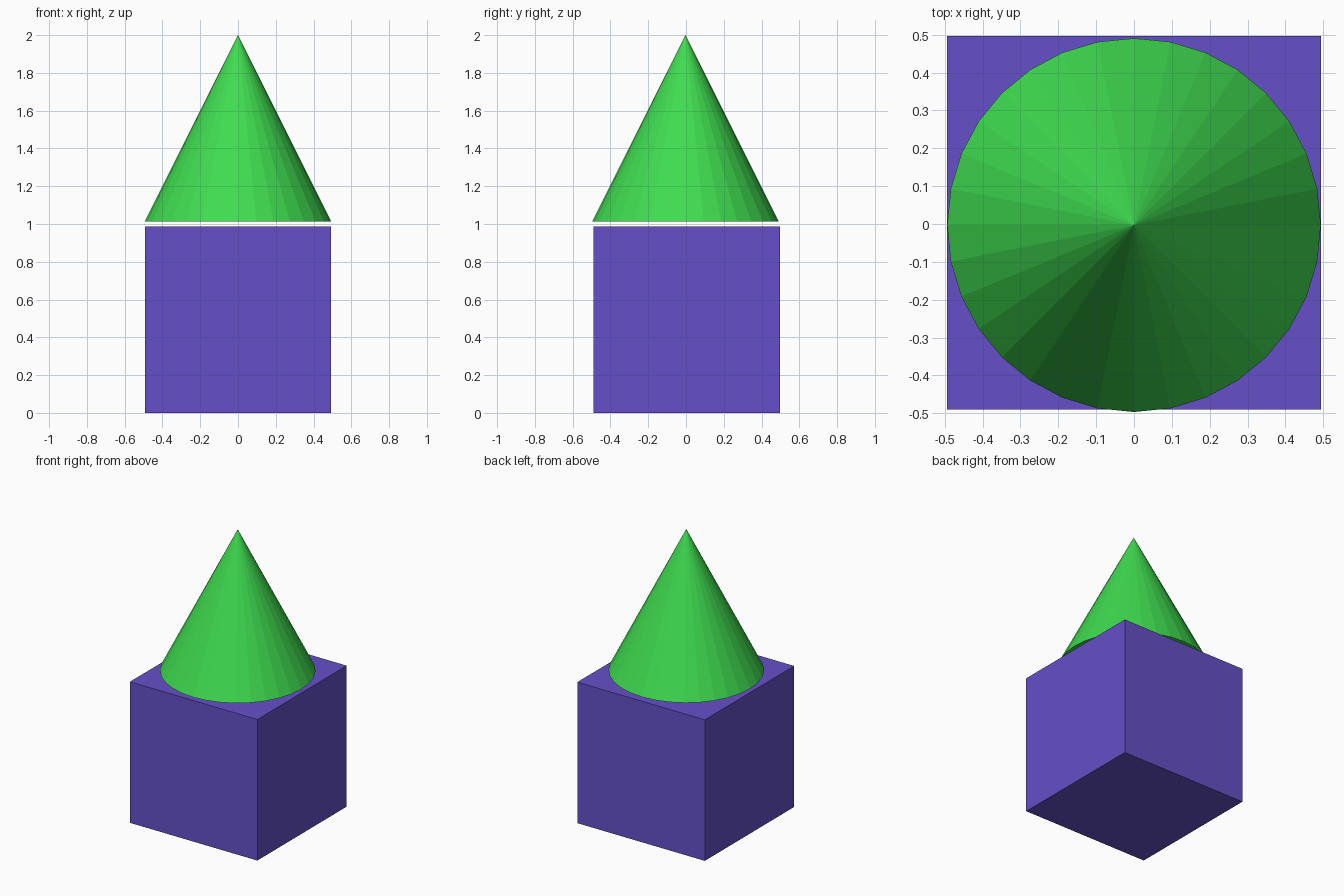
import bpy

if "Cube" in bpy.data.objects:
    bpy.data.objects.remove(bpy.data.objects["Cube"])

SIZE = 0.987    # edge of the block, also diameter and height of the cone
SHIFT = 0.003   # slight front/back misalignment between the two parts


def paint(obj, name, rgb):
    mat = bpy.data.materials.new(name)
    mat.diffuse_color = (*rgb, 1.0)
    mat.use_nodes = True
    mat.node_tree.nodes["Principled BSDF"].inputs["Base Color"].default_value = mat.diffuse_color
    obj.data.materials.append(mat)


# Block standing on the ground
bpy.ops.mesh.primitive_cube_add(size=SIZE, location=(0, SHIFT, SIZE / 2))
block = bpy.context.object
block.name = "block"
paint(block, "purple", (0.13, 0.08, 0.58))

# Flat-faced cone floating just above the block
bpy.ops.mesh.primitive_cone_add(vertices=32, radius1=SIZE / 2, radius2=0, depth=SIZE,
                                location=(0, -SHIFT, 2 - SIZE / 2))
cone = bpy.context.object
cone.name = "cone_top"
paint(cone, "green", (0.05, 0.72, 0.08))
